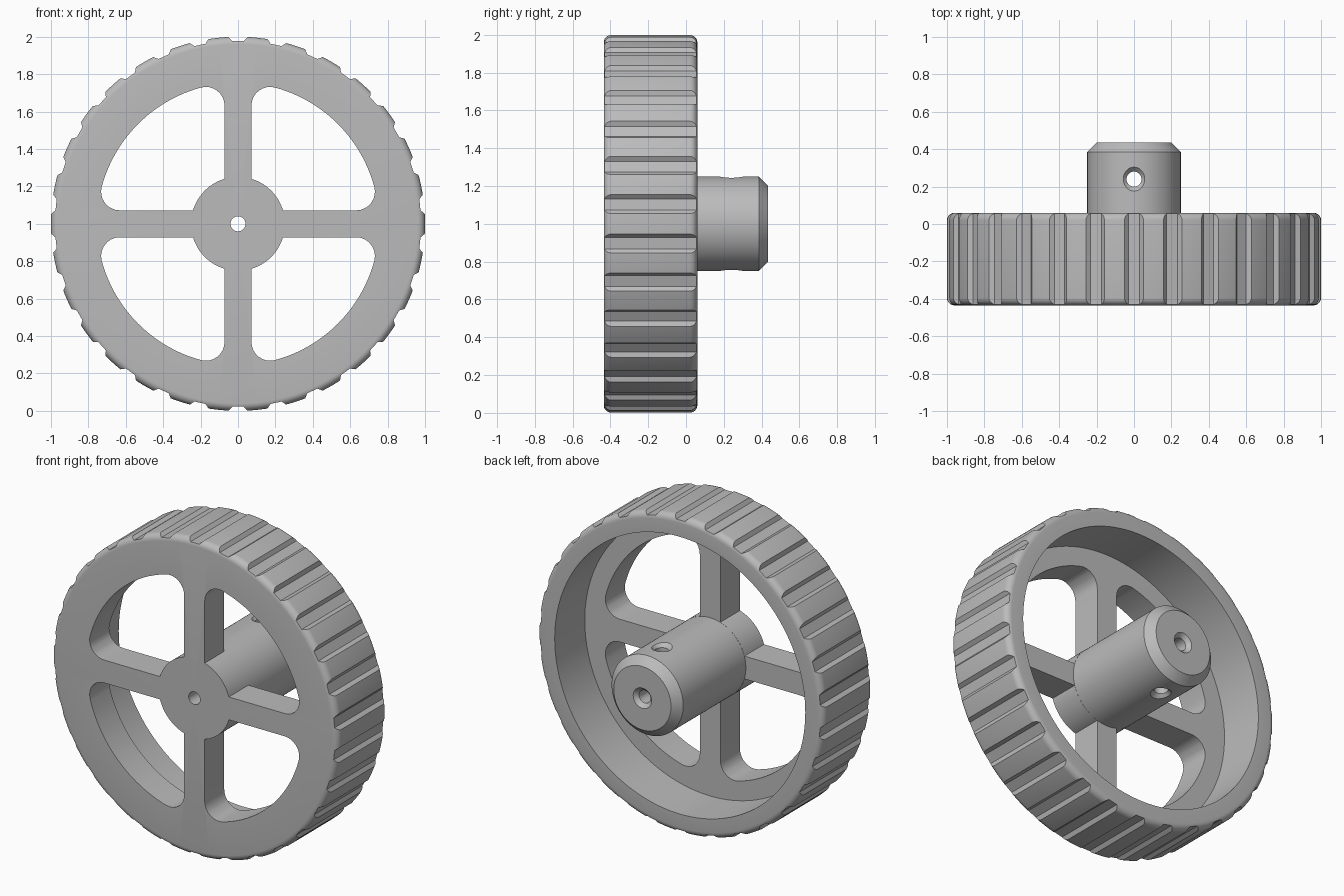
import bpy, bmesh
from math import sin, cos, pi, sqrt, atan2, radians
from mathutils import Matrix, Vector

if "Cube" in bpy.data.objects:
    bpy.data.objects.remove(bpy.data.objects["Cube"], do_unlink=True)

# Overall sizes
CENTRE = Vector((0, 0, 1))
FRONT, BACK, HUB_END = -0.435, 0.06, 0.435
WEB_BACK = -0.24
RIM_IN, HUB_R, BORE_R, SINK_R = 0.875, 0.25, 0.04, 0.064
FILLET = 0.04

grey = bpy.data.materials.new("plain grey")
grey.use_nodes = True
colour = (0.5, 0.5, 0.5, 1)
grey.diffuse_color = colour
grey.node_tree.nodes["Principled BSDF"].inputs["Base Color"].default_value = colour


def make_object(name, bm):
    bmesh.ops.recalc_face_normals(bm, faces=bm.faces)
    bmesh.ops.translate(bm, verts=bm.verts, vec=CENTRE)
    mesh = bpy.data.meshes.new(name)
    bm.to_mesh(mesh)
    bm.free()
    obj = bpy.data.objects.new(name, mesh)
    obj.data.materials.append(grey)
    bpy.context.collection.objects.link(obj)
    return obj


def lathe(profile, steps, axis):
    """Spin a closed loop of points around an axis through the origin."""
    bm = bmesh.new()
    verts = [bm.verts.new(p) for p in profile]
    edges = [bm.edges.new((v, verts[i - 1])) for i, v in enumerate(verts)]
    bmesh.ops.spin(bm, geom=verts + edges, cent=(0, 0, 0), axis=axis,
                   angle=2 * pi, steps=steps, use_merge=True)
    bmesh.ops.remove_doubles(bm, verts=bm.verts, dist=1e-5)
    return bm


def prisms(outline, y0, y1, count):
    """Extrude an (x, z) outline along y and repeat it around the axle."""
    bm = bmesh.new()
    for k in range(count):
        turn = Matrix.Rotation(2 * pi * k / count, 3, 'Y')
        face = bm.faces.new([bm.verts.new(turn @ Vector((x, y0, z))) for x, z in outline])
        out = bmesh.ops.extrude_face_region(bm, geom=[face])
        moved = [g for g in out["geom"] if isinstance(g, bmesh.types.BMVert)]
        bmesh.ops.translate(bm, verts=moved, vec=(0, y1 - y0, 0))
    return bm


def arc(cx, cz, r, a0, a1, n):
    return [(cx + r * cos(a0 + (a1 - a0) * i / n),
             cz + r * sin(a0 + (a1 - a0) * i / n)) for i in range(n + 1)]


# Wheel body: web, rounded rim, chamfered hub and axle bore in one section
inner = 1 - FILLET
section = [(BORE_R, FRONT)]
section += arc(inner, FRONT + FILLET, FILLET, -pi / 2, 0, 6)
section += arc(inner, BACK - FILLET, FILLET, 0, pi / 2, 6)
section += [(RIM_IN, BACK), (RIM_IN, WEB_BACK), (HUB_R, WEB_BACK),
            (HUB_R, HUB_END - 0.05), (HUB_R - 0.05, HUB_END), (SINK_R, HUB_END),
            (BORE_R, HUB_END - SINK_R + BORE_R)]
wheel = make_object("wheel", lathe([(r, y, 0) for r, y in section], 180, (0, 1, 0)))

# Window between two spokes: sharp at the hub, rounded at the rim
half, corner, outer, hub = 0.072, 0.1, 0.755, HUB_R + 0.001
cx = half + corner
cz = sqrt((outer - corner) ** 2 - cx ** 2)
lean = atan2(cz, cx)
window = arc(cx, cz, corner, pi, lean, 8)
window += arc(0, 0, outer, lean, pi / 2 - lean, 24)[1:-1]
window += arc(cz, cx, corner, pi / 2 - lean, -pi / 2, 8)
start = atan2(half, sqrt(hub ** 2 - half ** 2))
window += arc(0, 0, hub, start, pi / 2 - start, 14)
windows = make_object("window_cutter", prisms(window, FRONT - 0.1, WEB_BACK + 0.05, 4))

# Tread grooves with sloping sides
groove = [(-0.03, 0.978), (0.03, 0.978), (0.08, 1.028), (-0.08, 1.028)]
grooves = make_object("groove_cutter", prisms(groove, FRONT - 0.1, BACK + 0.1, 30))

# Countersunk screw hole straight through the hub
flare, top = SINK_R + 0.03, HUB_R + 0.03
neck = top - (flare - BORE_R)
hole = [(0, 0, -top), (flare, 0, -top), (BORE_R, 0, -neck),
        (BORE_R, 0, neck), (flare, 0, top), (0, 0, top)]
bm = lathe(hole, 40, (0, 0, 1))
loose = [e for e in bm.edges if not e.is_manifold]
inside = [f for f in bm.faces if f.calc_area() < 1e-9]
bmesh.ops.delete(bm, geom=inside, context='FACES')
bmesh.ops.delete(bm, geom=[e for e in bm.edges if not e.link_faces], context='EDGES')
bmesh.ops.translate(bm, verts=bm.verts, vec=(0, 0.24, 0))
screw_hole = make_object("screw_hole_cutter", bm)

# Cut everything and tidy up
bpy.context.view_layer.objects.active = wheel
wheel.select_set(True)
for cutter in (windows, grooves, screw_hole):
    cutter.hide_render = True
    mod = wheel.modifiers.new(cutter.name, 'BOOLEAN')
    mod.operation, mod.solver, mod.object = 'DIFFERENCE', 'EXACT', cutter
    bpy.ops.object.modifier_apply(modifier=mod.name)
    bpy.data.objects.remove(cutter, do_unlink=True)
bpy.ops.object.shade_smooth_by_angle(angle=radians(30))
